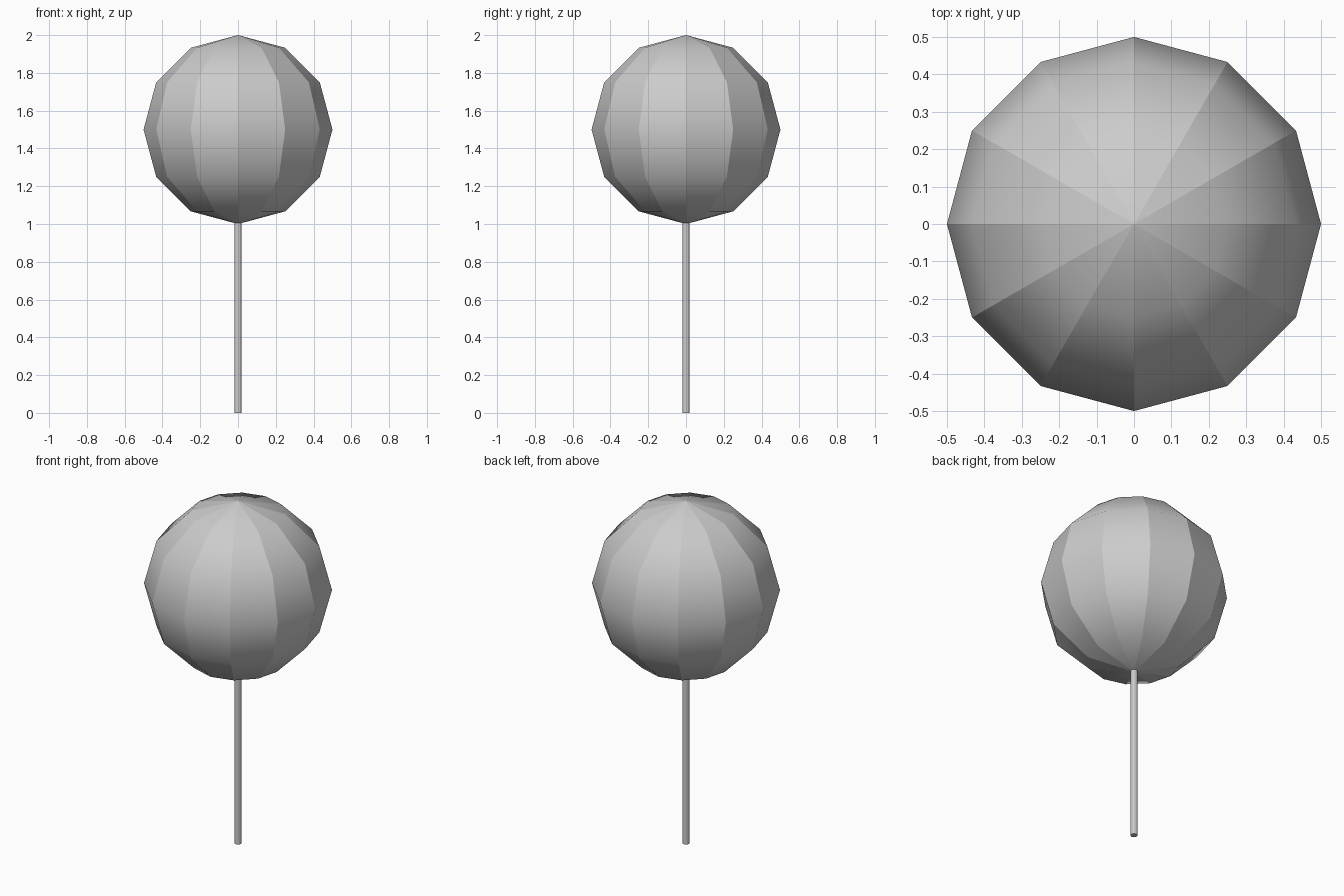
import bpy, math

if "Cube" in bpy.data.objects:
    bpy.data.objects.remove(bpy.data.objects["Cube"])

# Faceted ball: 12 gores, 6 rings
bpy.ops.mesh.primitive_uv_sphere_add(segments=12, ring_count=6, radius=0.5, location=(0, 0, 1.5))
ball = bpy.context.object
ball.name = "round_head"
bpy.ops.object.shade_smooth()

# Crisp meridians between gores, smooth from top to bottom within each
sharp = ball.data.attributes.get("sharp_edge")
if sharp is None:
    sharp = ball.data.attributes.new("sharp_edge", 'BOOLEAN', 'EDGE')
for edge in ball.data.edges:
    a, b = (ball.data.vertices[i].co for i in edge.vertices)
    edge.use_edge_sharp = abs(a.z - b.z) > 0.01

# Thin stick running from the ground into the ball's lower pole
TOP = 1.01
bpy.ops.mesh.primitive_cylinder_add(vertices=12, radius=0.019, depth=TOP, location=(0, 0, TOP / 2))
stick = bpy.context.object
stick.name = "stick"
bpy.ops.object.shade_smooth_by_angle(angle=math.radians(25))
